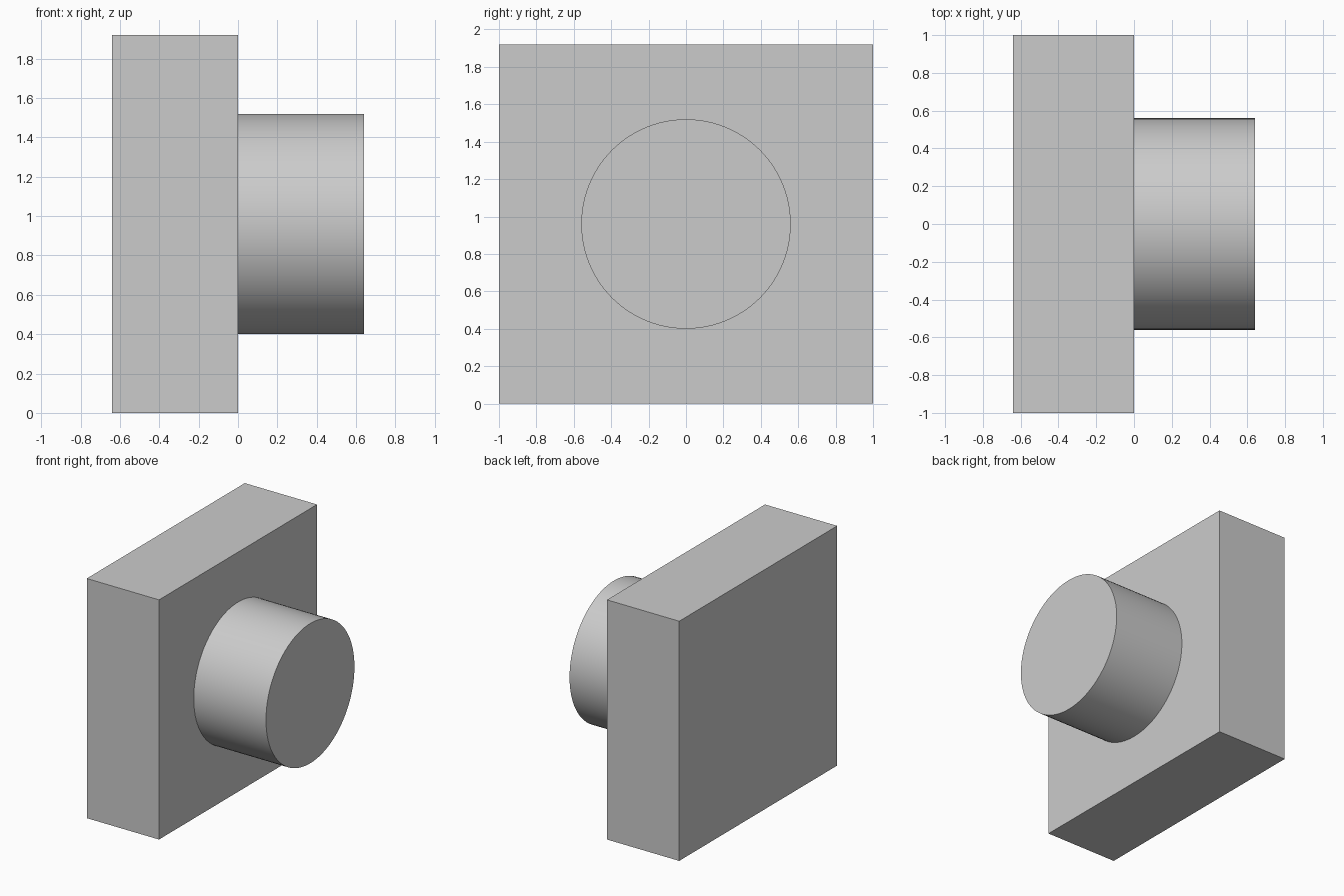
import bpy
import math

cube = bpy.data.objects.get("Cube")
if cube:
    bpy.data.objects.remove(cube, do_unlink=True)

# One plain grey for both parts
grey = bpy.data.materials.new("light_grey")
grey.use_nodes = True
colour = (0.6, 0.6, 0.6, 1.0)
grey.diffuse_color = colour
grey.node_tree.nodes["Principled BSDF"].inputs["Base Color"].default_value = colour

DEPTH = 0.64    # thickness of the block and length of the boss
WIDTH = 2.0
HEIGHT = 1.92
RADIUS = 0.56


def finish(name):
    obj = bpy.context.object
    obj.name = name
    obj.data.name = name
    bpy.ops.object.transform_apply(location=False, rotation=True, scale=True)
    obj.data.materials.append(grey)
    return obj


# Rectangular base block
bpy.ops.mesh.primitive_cube_add(size=1, location=(-DEPTH / 2, 0, HEIGHT / 2))
bpy.context.object.scale = (DEPTH, WIDTH, HEIGHT)
finish("base_block")

# Round boss on the block's +x face
bpy.ops.mesh.primitive_cylinder_add(
    vertices=96, radius=RADIUS, depth=DEPTH,
    location=(DEPTH / 2, 0, HEIGHT / 2), rotation=(0, math.pi / 2, 0))
finish("round_boss")
bpy.ops.object.shade_smooth_by_angle(angle=math.radians(30))
